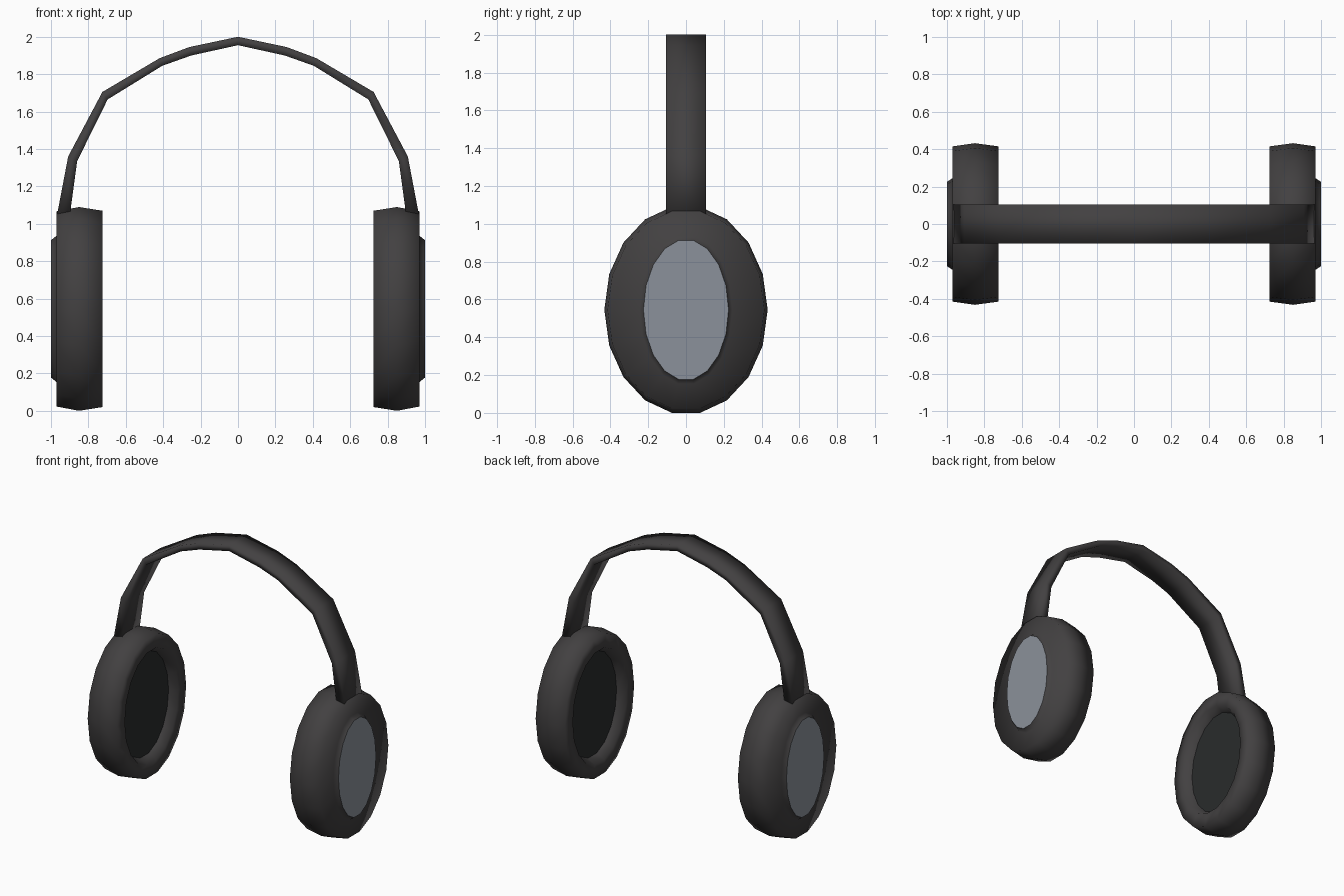
import bpy, bmesh, math

if "Cube" in bpy.data.objects:
    bpy.data.objects.remove(bpy.data.objects["Cube"])

SIDES = 18
CZ = 0.545  # height of the ear cup centre


def material(name, rgb):
    m = bpy.data.materials.new(name)
    m.diffuse_color = (*rgb, 1)
    m.use_nodes = True
    m.node_tree.nodes["Principled BSDF"].inputs["Base Color"].default_value = m.diffuse_color
    return m


dark = material("dark_shell", (0.055, 0.052, 0.053))
black = material("inner_lining", (0.022, 0.024, 0.025))
grey = material("grey_plate", (0.26, 0.285, 0.325))


def finish(name, bm, mat, angle=None, mirror=False):
    bmesh.ops.recalc_face_normals(bm, faces=bm.faces)
    me = bpy.data.meshes.new(name)
    bm.to_mesh(me)
    bm.free()
    ob = bpy.data.objects.new(name, me)
    bpy.context.collection.objects.link(ob)
    me.materials.append(mat)
    if angle:
        bpy.ops.object.select_all(action='DESELECT')
        ob.select_set(True)
        bpy.context.view_layer.objects.active = ob
        bpy.ops.object.shade_smooth_by_angle(angle=math.radians(angle))
    if mirror:
        ob.modifiers.new("Mirror", 'MIRROR').use_axis[0] = True
    return ob


def oval_rings(name, rings, mat, angle=None, close_start=False, close_end=False):
    """Skin a row of upright ovals, each given as (x, y radius, z radius)."""
    bm = bmesh.new()
    loops = []
    for x, ry, rz in rings:
        loops.append([bm.verts.new((x, ry * math.cos(a), CZ + rz * math.sin(a)))
                      for a in (2 * math.pi * i / SIDES for i in range(SIDES))])
    for a, b in zip(loops, loops[1:]):
        for i in range(SIDES):
            j = (i + 1) % SIDES
            bm.faces.new((a[i], a[j], b[j], b[i]))
    if close_start:
        bm.faces.new(loops[0])
    if close_end:
        bm.faces.new(loops[-1])
    return finish(name, bm, mat, angle, mirror=True)


# ear cup: raised plate side, outer face, bulged wall, padded rim, recess
oval_rings("ear_cup", [(1.0, 0.225, 0.373), (0.97, 0.245, 0.397),
                       (0.97, 0.415, 0.53), (0.85, 0.432, 0.553),
                       (0.725, 0.415, 0.533), (0.725, 0.32, 0.43),
                       (0.785, 0.29, 0.395)], dark, 100)

# inner lining at the bottom of the recess, and grey plate outside
oval_rings("inner_lining", [(0.785, 0.29, 0.395)], black, close_end=True)
oval_rings("outer_plate", [(1.0, 0.225, 0.373)], grey, close_end=True)

# headband: outer and inner outline from the crown down to the cup
outer = [(0, 2.0), (0.26, 1.945), (0.42, 1.885), (0.725, 1.705), (0.908, 1.36), (0.969, 1.04)]
inner = [(0, 1.955), (0.25, 1.90), (0.405, 1.845), (0.697, 1.665), (0.86, 1.335), (0.90, 1.04)]


def both_sides(pts):
    return [(-x, z) for x, z in reversed(pts[1:])] + pts


bm = bmesh.new()
sections = []
for (xo, zo), (xi, zi) in zip(both_sides(outer), both_sides(inner)):
    sections.append([bm.verts.new(p) for p in ((xo, -0.105, zo), (xo, 0.105, zo),
                                               (xi, 0.105, zi), (xi, -0.105, zi))])
for a, b in zip(sections, sections[1:]):
    for i in range(4):
        j = (i + 1) % 4
        bm.faces.new((a[i], a[j], b[j], b[i]))
bm.faces.new(sections[0])
bm.faces.new(sections[-1])
finish("headband", bm, dark, 100)
